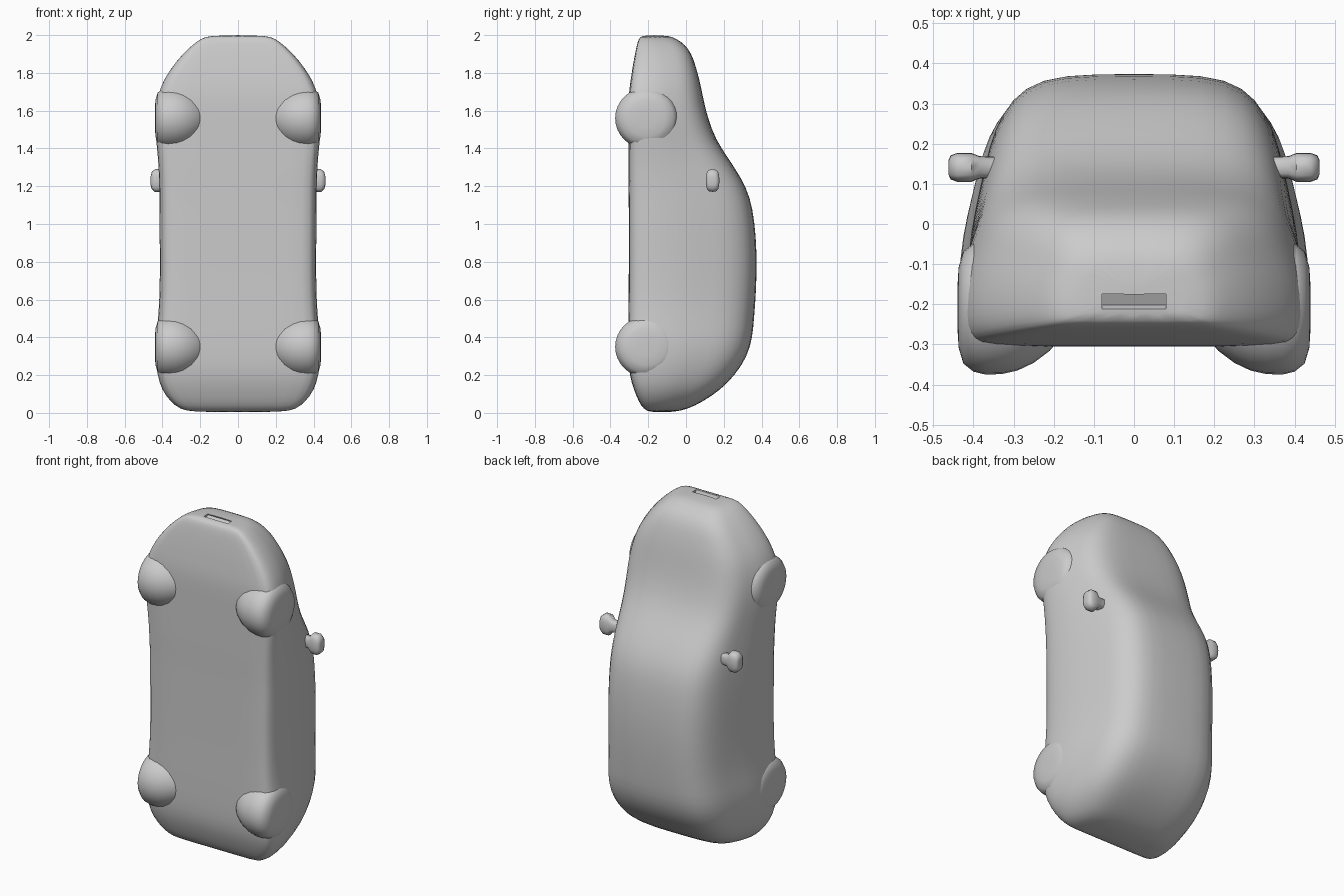
import bpy, bmesh, math
from mathutils import Matrix

cube = bpy.data.objects.get("Cube")
if cube:
    bpy.data.objects.remove(cube, do_unlink=True)

grey = bpy.data.materials.new("plain grey")
grey.use_nodes = True
grey.diffuse_color = (0.6, 0.6, 0.6, 1)
grey.node_tree.nodes["Principled BSDF"].inputs["Base Color"].default_value = (0.6, 0.6, 0.6, 1)


def make_object(name, bm):
    bmesh.ops.recalc_face_normals(bm, faces=bm.faces)
    mesh = bpy.data.meshes.new(name)
    bm.to_mesh(mesh)
    bm.free()
    mesh.materials.append(grey)
    ob = bpy.data.objects.new(name, mesh)
    bpy.context.collection.objects.link(ob)
    return ob


def activate(ob):
    bpy.ops.object.select_all(action='DESELECT')
    ob.select_set(True)
    bpy.context.view_layer.objects.active = ob


def smooth(ob, angle=40):
    activate(ob)
    bpy.ops.object.shade_smooth_by_angle(angle=math.radians(angle))


def loft(name, rings):
    """Skin closed rings of equal length and cap both ends."""
    bm = bmesh.new()
    loops = [[bm.verts.new(p) for p in ring] for ring in rings]
    for a, b in zip(loops, loops[1:]):
        for i in range(len(a)):
            j = (i + 1) % len(a)
            bm.faces.new((a[i], a[j], b[j], b[i]))
    bm.faces.new(loops[0])
    bm.faces.new(loops[-1])
    return make_object(name, bm)


# Half cross-section: sill below the waist, cabin above (width share, height share)
LOWER = [(0.45, 0), (0.87, 0), (0.95, 0.15), (0.99, 0.5)]
UPPER = [(1, 0), (0.975, 0.25), (0.92, 0.45), (0.865, 0.66), (0.79, 0.81),
         (0.66, 0.94), (0.43, 1)]


def section(z, w, yb, yt):
    ym = yb + 0.24 * (yt - yb)
    half = [(u * w, yb + v * (ym - yb)) for u, v in LOWER]
    half += [(u * w, ym + v * (yt - ym)) for u, v in UPPER]
    right = [(x, y, z) for x, y in half]
    left = [(-x, y, z) for x, y in reversed(half)]
    return right + [(0, yt, z)] + left + [(0, yb, z)]


# Body stations from tail to nose: z, half width, underside y, roof y
STATIONS = [
    (0.003, 0.24, -0.19, -0.07), (0.02, 0.31, -0.225, 0.01), (0.06, 0.36, -0.25, 0.09),
    (0.12, 0.405, -0.275, 0.18), (0.20, 0.43, -0.30, 0.26), (0.30, 0.44, -0.305, 0.325),
    (0.40, 0.438, -0.305, 0.352), (0.50, 0.424, -0.305, 0.36), (0.65, 0.416, -0.303, 0.372),
    (0.85, 0.416, -0.303, 0.376), (1.02, 0.418, -0.303, 0.362), (1.14, 0.418, -0.303, 0.34),
    (1.24, 0.42, -0.305, 0.295), (1.35, 0.425, -0.305, 0.222), (1.45, 0.437, -0.305, 0.155),
    (1.57, 0.445, -0.305, 0.112), (1.68, 0.428, -0.305, 0.088), (1.76, 0.397, -0.293, 0.072),
    (1.83, 0.352, -0.283, 0.053), (1.90, 0.295, -0.27, 0.03), (1.95, 0.24, -0.26, -0.005),
    (1.98, 0.20, -0.25, -0.05), (2.0, 0.15, -0.235, -0.095)]
body = loft("car_body", [section(*s) for s in STATIONS])
sub = body.modifiers.new("soften", 'SUBSURF')
sub.levels = sub.render_levels = 1

# Shallow intake slot in the nose
bm = bmesh.new()
bmesh.ops.create_cube(bm, size=1, matrix=Matrix.Translation((0, -0.193, 1.997))
                      @ Matrix.Rotation(math.radians(25), 4, 'X')
                      @ Matrix.Diagonal((0.16, 0.034, 0.03, 1)))
cutter = make_object("intake_cutter", bm)
cutter.hide_render = True
cut = body.modifiers.new("intake", 'BOOLEAN')
cut.operation = 'DIFFERENCE'
cut.object = cutter
activate(body)
for m in ("soften", "intake"):
    bpy.ops.object.modifier_apply(modifier=m)
bpy.data.objects.remove(cutter, do_unlink=True)
smooth(body)

# Wheels: lathed round bulges (x, radius)
WHEEL = [(0.17, 0.06), (0.21, 0.108), (0.25, 0.138), (0.29, 0.157), (0.33, 0.166),
         (0.37, 0.167), (0.40, 0.160), (0.425, 0.140), (0.437, 0.10), (0.44, 0.05)]
for end, zc in (("front", 1.56), ("rear", 0.35)):
    for side, s in (("left", 1), ("right", -1)):
        rings = []
        for x, r in WHEEL:
            rings.append([(s * x, -0.208 + r * math.cos(a), zc + r * 0.97 * math.sin(a))
                          for a in (k * math.tau / 32 for k in range(32))])
        smooth(loft(f"{end}_{side}_wheel", rings), 50)

# Door mirrors: a rounded housing on a tapering arm (x, half depth, half height)
MIRROR = [(0.31, 0.025, 0.03), (0.385, 0.028, 0.035), (0.405, 0.036, 0.06),
          (0.44, 0.036, 0.06), (0.457, 0.030, 0.045), (0.462, 0.018, 0.025)]
for side, s in (("left", 1), ("right", -1)):
    rings = []
    for x, d, h in MIRROR:
        ring = []
        for k in range(16):
            a = k * math.tau / 16
            c, n = math.cos(a), math.sin(a)
            ring.append((s * x, 0.141 + d * math.copysign(abs(c) ** 0.6, c),
                         1.23 + h * math.copysign(abs(n) ** 0.8, n)))
        rings.append(ring)
    smooth(loft(f"{side}_mirror", rings), 50)
